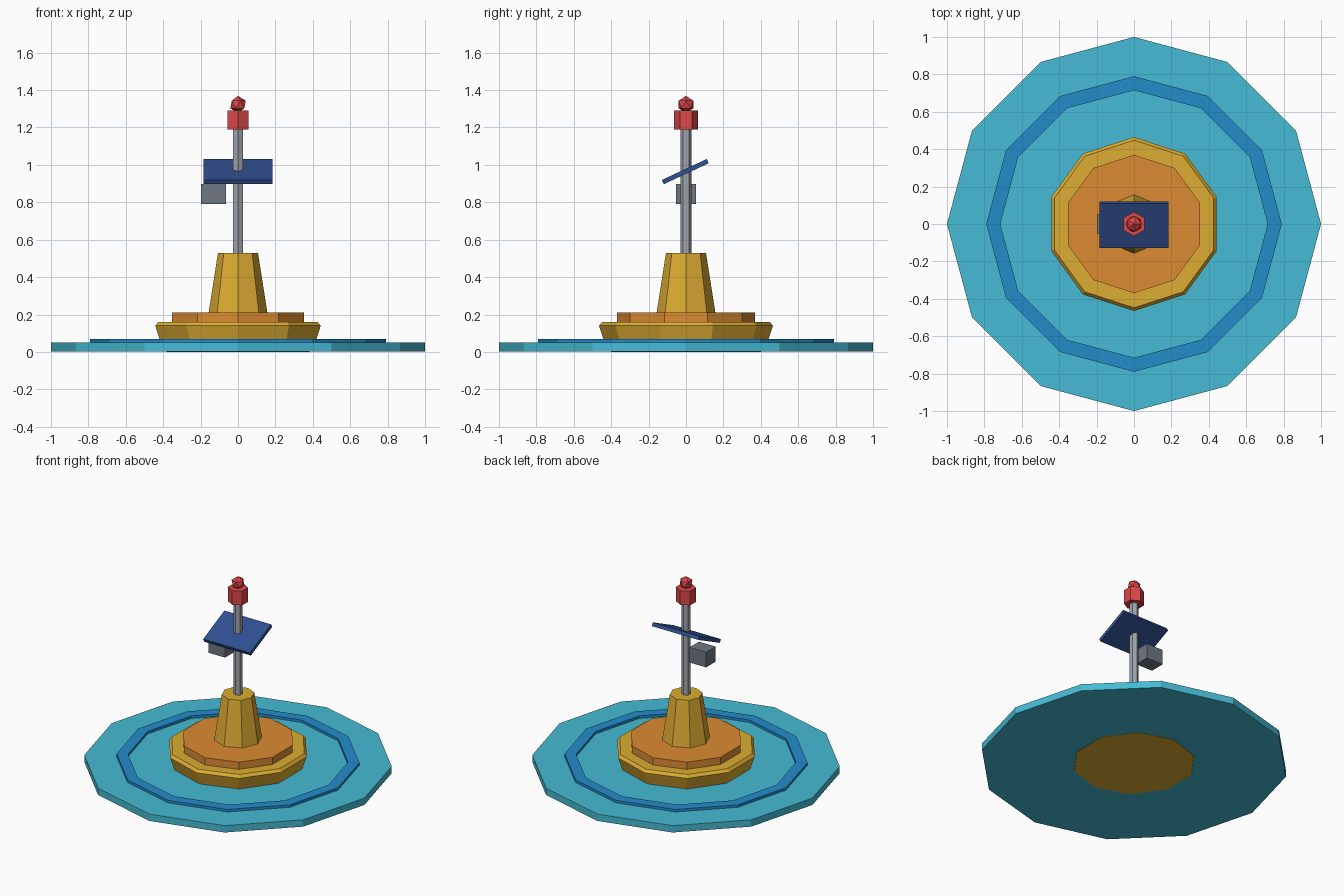
import bpy, bmesh, math
from mathutils import Matrix

if "Cube" in bpy.data.objects:
    bpy.data.objects.remove(bpy.data.objects["Cube"])


def material(name, r, g, b):
    m = bpy.data.materials.new(name)
    lin = [((c / 255 + 0.055) / 1.055) ** 2.4 for c in (r, g, b)]
    m.diffuse_color = (*lin, 1)
    m.use_nodes = True
    m.node_tree.nodes["Principled BSDF"].inputs["Base Color"].default_value = m.diffuse_color
    return m


water = material("water_teal", 70, 187, 213)
ripple = material("ripple_blue", 35, 140, 202)
yellow = material("buoy_yellow", 221, 172, 50)
orange = material("deck_orange", 221, 139, 50)
steel = material("mast_grey", 160, 166, 174)
dark = material("box_grey", 112, 120, 131)
navy = material("panel_navy", 48, 80, 146)
red = material("lamp_red", 222, 72, 72)


def finish(name, bm, mat):
    bmesh.ops.recalc_face_normals(bm, faces=bm.faces[:])
    me = bpy.data.meshes.new(name)
    bm.to_mesh(me)
    bm.free()
    me.materials.append(mat)
    ob = bpy.data.objects.new(name, me)
    bpy.context.collection.objects.link(ob)
    return ob


def lathe(name, profile, sides, mat, ring=False):
    """Turn (radius, z) points about z, first corner on +y; ring closes the profile."""
    bm = bmesh.new()
    loops = []
    for r, z in profile:
        angles = [math.pi / 2 + math.tau * i / sides for i in range(sides)]
        loops.append([bm.verts.new((r * math.cos(a), r * math.sin(a), z)) for a in angles])
    pairs = list(zip(loops, loops[1:]))
    if ring:
        pairs.append((loops[-1], loops[0]))
    else:
        bm.faces.new(loops[0])
        bm.faces.new(loops[-1])
    for a, b in pairs:
        for i in range(sides):
            j = (i + 1) % sides
            bm.faces.new((a[i], a[j], b[j], b[i]))
    return finish(name, bm, mat)


def box(name, size, loc, mat, tilt=0):
    bm = bmesh.new()
    bmesh.ops.create_cube(bm, size=1)
    bm.transform(Matrix.Translation(loc) @ Matrix.Rotation(tilt, 4, 'X')
                 @ Matrix.Diagonal((*size, 1)))
    return finish(name, bm, mat)


# Water disc and ripple ring
lathe("water_disc", [(1, 0.001), (1, 0.05)], 12, water)
lathe("ripple_ring", [(0.79, 0.002), (0.79, 0.068), (0.715, 0.068), (0.715, 0.002)],
      12, ripple, ring=True)

# Float with bevelled rims, deck and tapered tower
lathe("float", [(0.40, 0), (0.425, 0.02), (0.465, 0.14), (0.448, 0.16)], 10, yellow)
lathe("deck", [(0.37, 0.155), (0.37, 0.212)], 10, orange)
lathe("tower", [(0.157, 0.21), (0.107, 0.53)], 8, yellow)

# Mast and lamp
lathe("mast", [(0.03, 0.52), (0.03, 1.2)], 6, steel)
lathe("lamp_body", [(0.065, 1.188), (0.065, 1.29)], 6, red)
bm = bmesh.new()
bmesh.ops.create_icosphere(bm, subdivisions=1, radius=0.046,
                           matrix=Matrix.Translation((0, 0, 1.323)))
finish("lamp_top", bm, red)

# Tilted solar panel and battery box
box("solar_panel", (0.37, 0.265, 0.025), (0, -0.004, 0.964), navy, math.radians(25))
box("battery_box", (0.132, 0.107, 0.108), (-0.131, 0, 0.844), dark)
